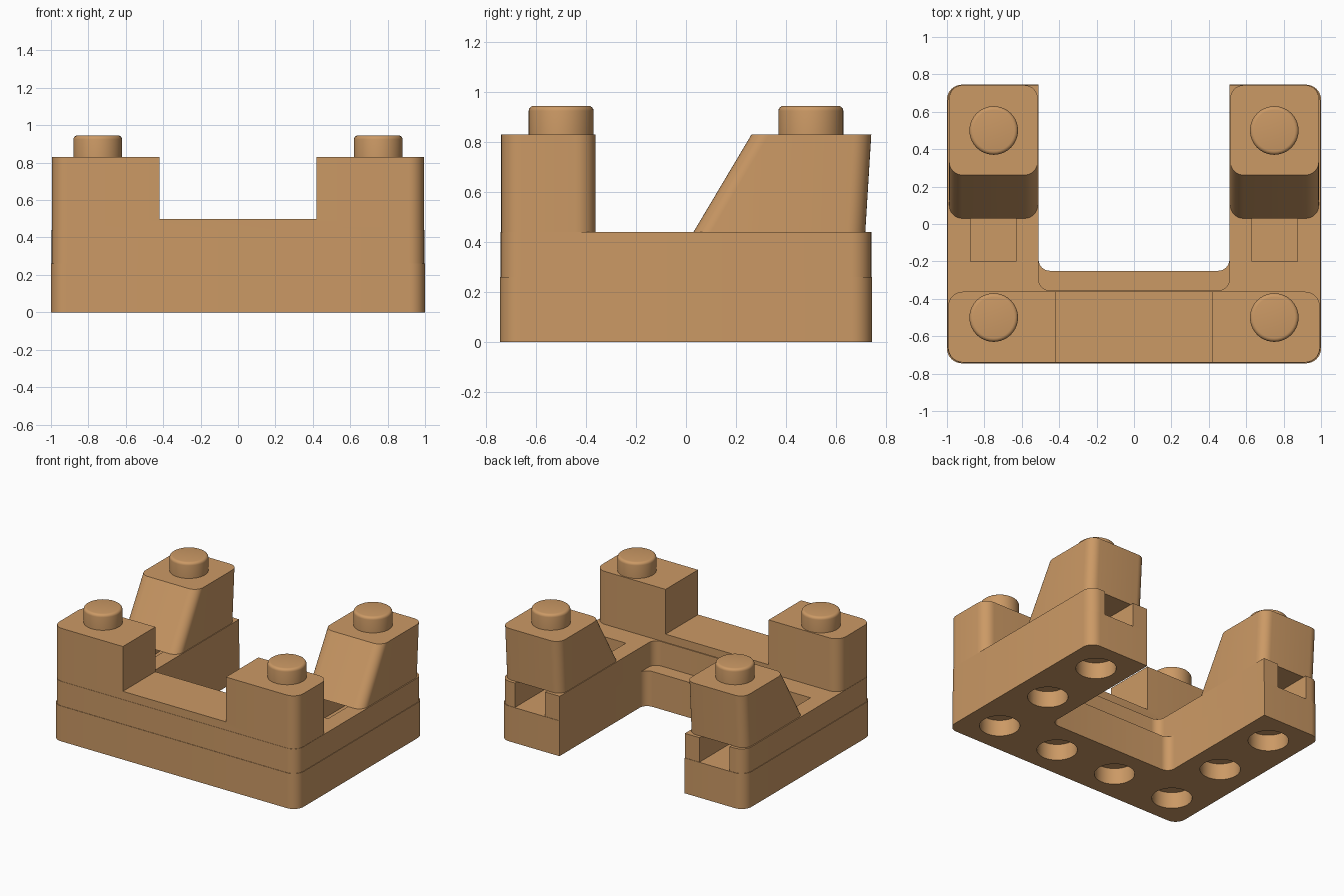
import bpy, bmesh, math
from mathutils import Vector

if "Cube" in bpy.data.objects:
    bpy.data.objects.remove(bpy.data.objects["Cube"])

tan = bpy.data.materials.new("warm_tan")
tan.diffuse_color = (0.60, 0.32, 0.13, 1)
tan.use_nodes = True
tan.node_tree.nodes["Principled BSDF"].inputs["Base Color"].default_value = tan.diffuse_color


def outline(corners, seg=8):
    """Polygon from (x, y, radius) corners, each rounded with an arc."""
    pts, n = [], len(corners)
    for i, (x, y, r) in enumerate(corners):
        p = Vector((x, y))
        if r == 0:
            pts.append(p)
            continue
        a = (Vector(corners[i - 1][:2]) - p).normalized() * r
        b = (Vector(corners[(i + 1) % n][:2]) - p).normalized() * r
        for k in range(seg + 1):
            t = math.pi / 2 * k / seg
            pts.append(p + a * (1 - math.sin(t)) + b * (1 - math.cos(t)))
    return pts


def rect(x0, x1, y0, y1, r):
    return outline([(x0, y0, r), (x1, y0, r), (x1, y1, r), (x0, y1, r)])


def loft(name, rings):
    """Closed solid through (outline, z) rings."""
    bm = bmesh.new()
    loops = [[bm.verts.new((p[0], p[1], z)) for p in pts] for pts, z in rings]
    bm.faces.new(loops[0])
    bm.faces.new(loops[-1])
    for lo, hi in zip(loops, loops[1:]):
        for i in range(len(lo)):
            j = (i + 1) % len(lo)
            bm.faces.new((lo[i], lo[j], hi[j], hi[i]))
    bmesh.ops.recalc_face_normals(bm, faces=bm.faces)
    mesh = bpy.data.meshes.new(name)
    bm.to_mesh(mesh)
    bm.free()
    mesh.materials.append(tan)
    ob = bpy.data.objects.new(name, mesh)
    bpy.context.collection.objects.link(ob)
    return ob


def activate(ob):
    bpy.ops.object.select_all(action='DESELECT')
    ob.select_set(True)
    bpy.context.view_layer.objects.active = ob


def cut(ob, cutters):
    for c in cutters:
        activate(ob)
        m = ob.modifiers.new("cut", 'BOOLEAN')
        m.operation, m.solver, m.object = 'DIFFERENCE', 'EXACT', c
        bpy.ops.object.modifier_apply(modifier=m.name)
        bpy.data.objects.remove(c)


def box(x0, x1, y0, y1, z0, z1):
    pts = rect(x0, x1, y0, y1, 0)
    return loft("cutter", [(pts, z0), (pts, z1)])


def circle(x, y, r, n=40):
    return [(x + r * math.cos(math.tau * i / n), y + r * math.sin(math.tau * i / n))
            for i in range(n)]


def u_shape(half, front, back, inner):
    """U plan: rounded outside corners, square arm tips inside."""
    return outline([(-half, front, .08), (half, front, .08), (half, back, .08), (.51, back, 0),
                    (.51, inner, .06), (-.51, inner, .06), (-.51, back, 0), (-half, back, .08)])


# Lower base layer with round sockets underneath
lower = u_shape(1, -.745, .745, -.25)
base = loft("lower_base", [(lower, 0), (lower, .26)])
sockets = [(x, -.5) for x in (-.75, -.25, .25, .75)] + [(x, y) for x in (-.75, .75) for y in (0, .5)]
cut(base, [loft("cutter", [(circle(x, y, .135), -.1), (circle(x, y, .135), .12)])
           for x, y in sockets])

# Upper base layer with a slot along each arm
upper = u_shape(.996, -.742, .742, -.355)
deck = loft("upper_base", [(upper, .26), (upper, .44)])
cut(deck, [box(x - .1225, x + .1225, -.2, .9, .2, .6) for x in (-.7525, .7525)])

# Front wall with a lowered middle between two posts
wall = rect(-.994, .994, -.74, -.362, .08)
front = loft("front_wall", [(wall, .44), (wall, .83)])
cut(front, [box(-.42, .42, -1, 0, .5, 1)])

# Sloped rear towers
for side, name in ((-1, "left"), (1, "right")):
    x0, x1 = sorted((side * .515, side * .988))
    loft(name + "_rear_tower", [(rect(x0, x1, .03, .718, .07), .44),
                                (rect(x0, x1, .262, .742, .07), .83)])

# Round studs with softened rims
for x in (-.75, .75):
    for y in (-.5, .5):
        rings = [(circle(x, y, .13), .83)]
        for k in range(5):
            t = math.pi / 2 * k / 4
            rings.append((circle(x, y, .11 + .02 * math.cos(t)), .925 + .02 * math.sin(t)))
        loft("stud", rings)

for ob in list(bpy.context.scene.objects):
    activate(ob)
    bpy.ops.object.shade_smooth_by_angle(angle=math.radians(30))
